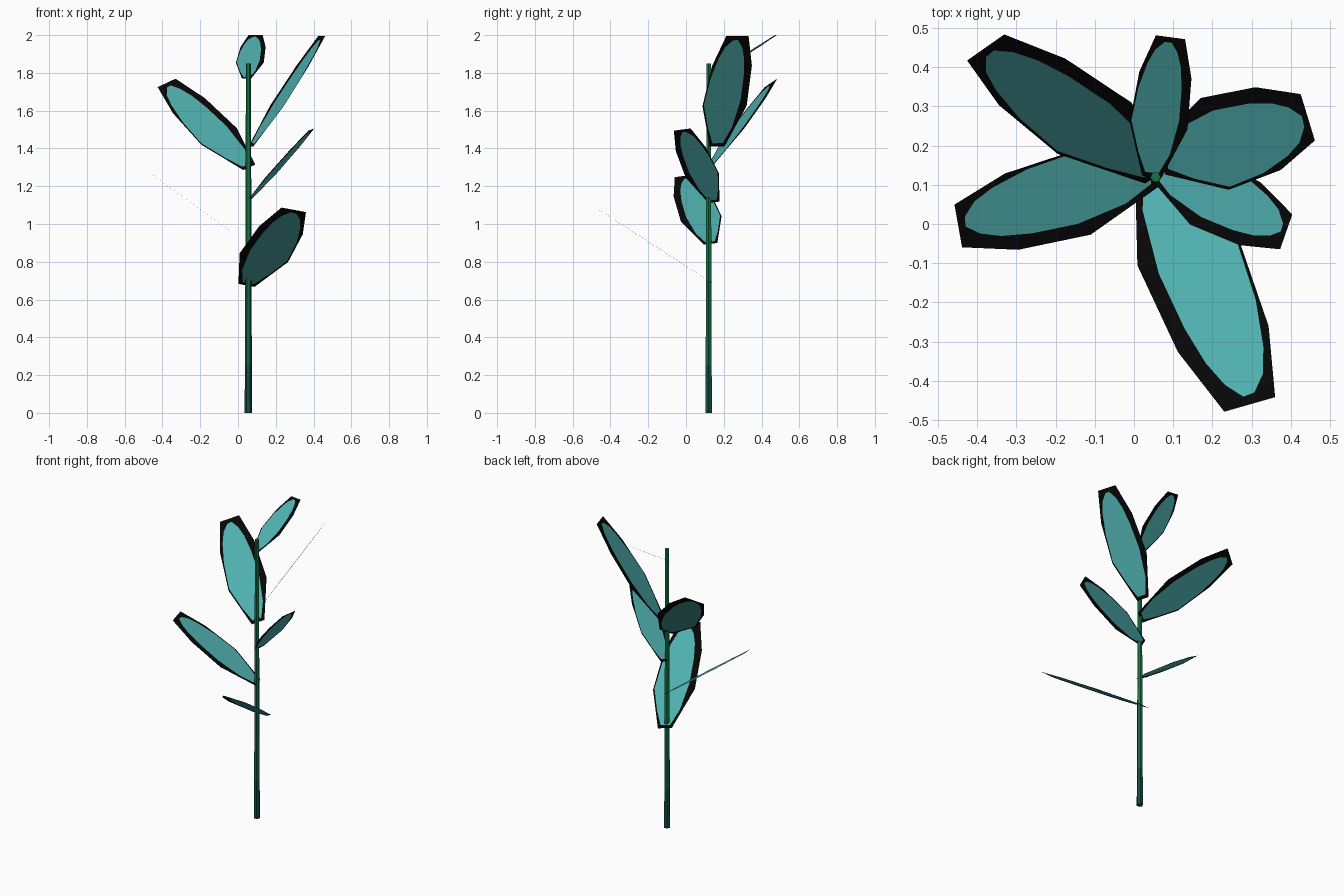
import bpy, bmesh, math
from mathutils import Vector

old = bpy.data.objects.get("Cube")
if old:
    bpy.data.objects.remove(old, do_unlink=True)


def material(name, rgb):
    mat = bpy.data.materials.new(name)
    mat.use_nodes = True
    mat.diffuse_color = (*rgb, 1)
    bsdf = mat.node_tree.nodes["Principled BSDF"]
    bsdf.inputs["Base Color"].default_value = (*rgb, 1)
    bsdf.inputs["Roughness"].default_value = 0.9
    return mat


teal = material("leaf teal", (0.08, 0.43, 0.43))
black = material("leaf edge black", (0.002, 0.002, 0.002))
stem_colours = [material("stem dark teal", (0.006, 0.075, 0.06)),
                material("stem mid green", (0.007, 0.13, 0.06)),
                material("stem green", (0.008, 0.18, 0.06))]


def make_object(name, bm, mats):
    mesh = bpy.data.meshes.new(name)
    bm.to_mesh(mesh)
    bm.free()
    for mat in mats:
        mesh.materials.append(mat)
    obj = bpy.data.objects.new(name, mesh)
    bpy.context.collection.objects.link(obj)
    return obj


# Leaf template: (distance along the leaf, offset to the side), for length one
half = [(0, .058), (.367, .174), (.73, .157), (1, .088)]
OUTLINE = half + [(u, -v) for u, v in reversed(half)]
BLADE = [(.03, .038), (.17, .089), (.42, .118), (.65, .107), (.8, .085), (.9, .053),
         (.965, .01), (.96, -.03), (.9, -.08), (.8, -.115), (.62, -.15),
         (.38, -.165), (.17, -.1), (.03, -.042)]


def leaf(name, base, tip, across, wide_side):
    """Flat eight-sided leaf with an off-centre teal blade in a black border."""
    base, tip = Vector(base), Vector(tip)
    axis = tip - base
    side = Vector(across)
    side = (side - side.project(axis)).normalized() * axis.length
    bm = bmesh.new()

    def loop(points, flip):
        verts = [bm.verts.new(base + axis * u + side * v * flip) for u, v in points]
        edges = [bm.edges.new((a, b)) for a, b in zip(verts, verts[1:] + verts[:1])]
        return verts, edges

    outer, outer_edges = loop(OUTLINE, 1)
    inner, inner_edges = loop(BLADE, wide_side)
    normal = axis.cross(side).normalized()
    bmesh.ops.triangle_fill(bm, edges=outer_edges + inner_edges,
                            use_beauty=True, normal=normal)
    # Border triangles touch the outline; anything else belongs to the blade
    ring = set(outer)
    for face in list(bm.faces):
        if not ring & set(face.verts):
            mid = face.calc_center_median() - base
            u = mid.dot(axis) / axis.length_squared
            v = mid.dot(side) / axis.length_squared * wide_side
            if .1 < u < .9 and abs(v) < .07:
                bm.faces.remove(face)
    blade = bm.faces.new(inner)
    for face in bm.faces:
        face.material_index = 1
        face.normal_update()
        if face.normal.z < 0:
            face.normal_flip()
    blade.material_index = 0
    make_object(name, bm, [teal, black])


# Leaves from bottom to top; across points to the right of the growing direction
leaf("lowest_front_leaf", (.045, .158, .675), (.295, -.46, 1.075), (-.948, -.272, .173), 1)
leaf("low_right_leaf", (.055, .13, .895), (-.448, -.005, 1.255), (-.09, .205, .064), -1)
leaf("middle_left_leaf", (.05, .148, 1.115), (.388, -.02, 1.5), (-.03, -.09, -.01), 1)
leaf("middle_right_back_leaf", (.06, .125, 1.30), (-.378, .45, 1.747), (.195, .135, .09), 1)
leaf("upper_left_back_leaf", (.068, .165, 1.41), (.443, .272, 1.995), (.07, -.245, -.01), -1)
leaf("top_back_leaf", (.045, .12, 1.77), (.093, .476, 2.0), (.99, -.13, 0), 1)

# Stem: tapered six-sided rod, coloured in bands by height
SIDES = 6
levels = [(0, .02), (.25, .0185), (.7, .0165), (1.3, .015), (1.85, .013)]
bm = bmesh.new()
rings = []
for z, r in levels:
    angles = [math.tau * i / SIDES for i in range(SIDES)]
    rings.append([bm.verts.new((.055 + r * math.cos(a), .12 + r * math.sin(a), z))
                  for a in angles])
for k, (low, high) in enumerate(zip(rings, rings[1:])):
    for i in range(SIDES):
        j = (i + 1) % SIDES
        bm.faces.new((low[i], low[j], high[j], high[i])).material_index = min(k, 2)
bm.faces.new(rings[0][::-1])
bm.faces.new(rings[-1]).material_index = 2
make_object("stem", bm, stem_colours)
